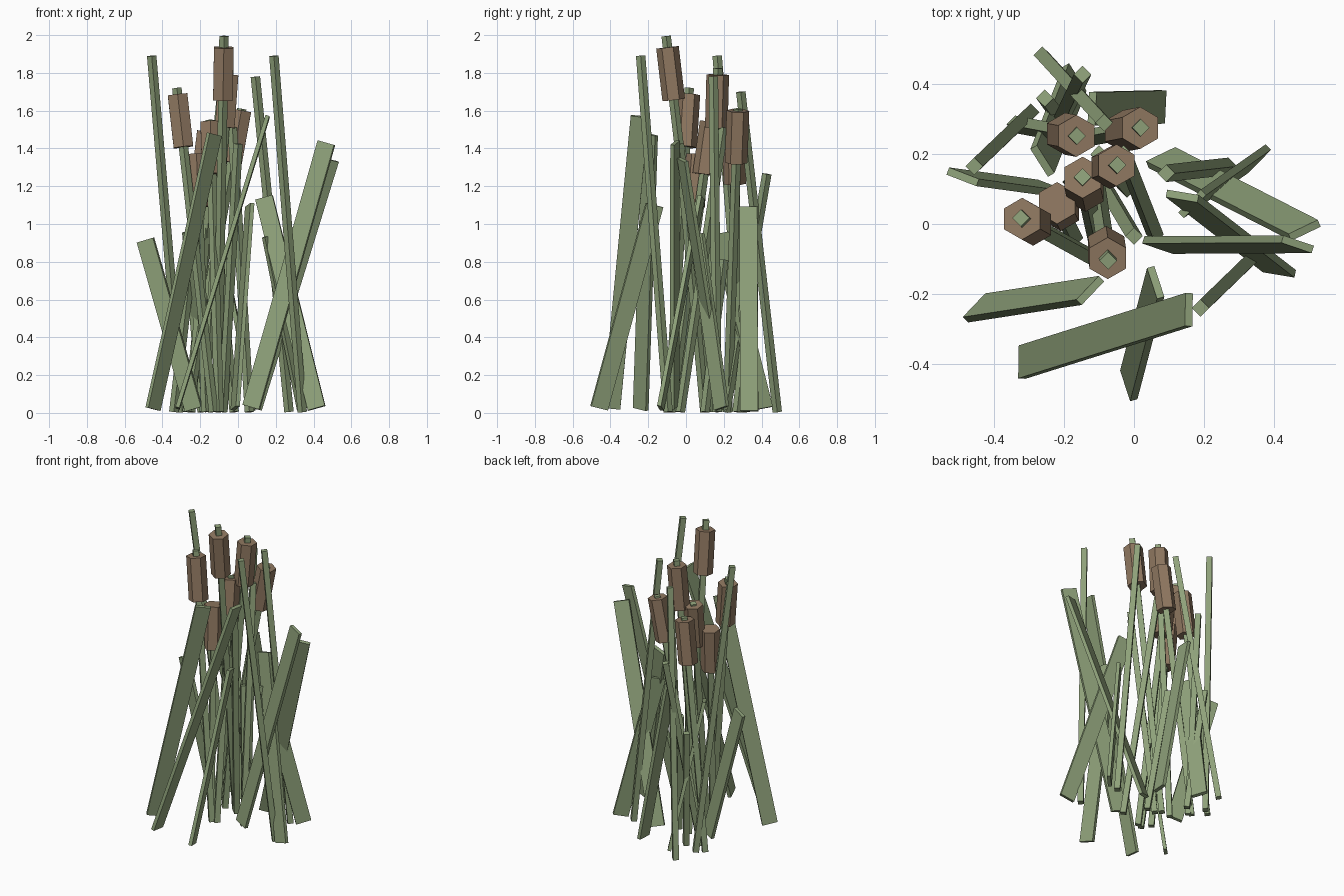
import bpy, bmesh
from mathutils import Vector, Matrix

cube = bpy.data.objects.get("Cube")
if cube:
    bpy.data.objects.remove(cube, do_unlink=True)


def material(name, rgb):
    m = bpy.data.materials.new(name)
    m.use_nodes = True
    m.diffuse_color = (*rgb, 1)
    bsdf = next(n for n in m.node_tree.nodes if n.type == "BSDF_PRINCIPLED")
    bsdf.inputs["Base Color"].default_value = (*rgb, 1)
    bsdf.inputs["Roughness"].default_value = 0.9
    return m


GREEN = material("reed green", (0.275, 0.36, 0.195))
BROWN = material("seed head brown", (0.28, 0.19, 0.12))


def frame(bottom, top, across):
    """Matrix whose z runs from bottom to top and whose x lies along across."""
    axis = (top - bottom).normalized()
    x = Vector((across[0], across[1], 0))
    x = (x - axis * x.dot(axis)).normalized()
    y = axis.cross(x)
    m = Matrix((x, y, axis)).transposed().to_4x4()
    m.translation = (bottom + top) / 2
    return m


def add_object(name, bm, mat):
    mesh = bpy.data.meshes.new(name)
    bm.to_mesh(mesh)
    bm.free()
    mesh.materials.append(mat)
    bpy.context.collection.objects.link(bpy.data.objects.new(name, mesh))


def blade(name, bottom, top, across, width=0.095, thick=0.022):
    b, t = Vector(bottom), Vector(top)
    bm = bmesh.new()
    size = Matrix.Diagonal((width, thick, (t - b).length, 1))
    bmesh.ops.create_cube(bm, size=1, matrix=frame(b, t, across) @ size)
    add_object(name, bm, GREEN)


def prism(name, bottom, top, sides, radius, mat):
    b, t = Vector(bottom), Vector(top)
    bm = bmesh.new()
    bmesh.ops.create_cone(bm, cap_ends=True, segments=sides, radius1=radius,
                          radius2=radius, depth=(t - b).length,
                          matrix=frame(b, t, (1, 0)))
    add_object(name, bm, mat)


def stem(name, bottom, top):
    prism(name, (*bottom, 0.005), top, 4, 0.025, GREEN)


def cattail(index, foot, head_top, tip):
    """Stem with a six-sided seed head; tip is how far the stem pokes out."""
    b, h = Vector((*foot, 0.005)), Vector(head_top)
    axis = (h - b).normalized()
    stem(f"cattail_stem_{index}", foot, h + axis * tip)
    prism(f"seed_head_{index}", h - axis * 0.28, h, 6, 0.06, BROWN)


# Flat leaves: bottom, top, plan direction of the width
leaves = [
    ((-0.32, -0.395, 0.025), (0.157, -0.245, 1.57), (0.05, 1)),
    ((-0.015, -0.46, 0.025), (0.062, -0.167, 1.1), (-0.26, 0.9)),
    ((-0.45, -0.24, 0.02), (-0.125, -0.19, 1.475), (1, 1)),
    ((-0.235, 0.10, 0.02), (-0.49, 0.135, 0.915), (0.9, -0.33)),
    ((0.416, -0.135, 0.025), (0.138, 0.08, 1.14), (0.97, -0.2)),
    ((0.07, -0.06, 0.03), (0.468, -0.058, 1.43), (0.95, -0.3)),
    ((0.08, 0.19, 0.025), (0.488, -0.018, 1.34), (0.92, 0.38)),
    ((0.08, 0.335, 0.01), (-0.12, 0.33, 1.09), (0.05, 1)),
    ((0.352, 0.187, 0.025), (0.167, 0.058, 0.94), (1, 1)),
    ((-0.17, 0.415, 0.025), (-0.262, 0.18, 0.95), (0.5, -0.85)),
]
for i, (b, t, w) in enumerate(leaves, 1):
    blade(f"leaf_{i}", b, t, w)

# Bare stems: foot, top
stems = [
    ((-0.295, 0.32), (-0.457, 0.165, 1.89)),
    ((0.34, -0.095), (0.19, -0.24, 1.89)),
    ((0.27, 0.165), (0.092, 0.145, 1.78)),
    ((-0.25, 0.21), (-0.147, 0.428, 1.265)),
    ((-0.262, 0.483), (-0.085, 0.29, 1.70)),
    ((-0.08, 0.10), (0.0, -0.035, 1.425)),
    ((0.06, -0.03), (-0.03, 0.20, 1.51)),
    ((-0.19, 0.27), (-0.255, 0.36, 0.80)),
    ((-0.02, 0.10), (-0.10, 0.20, 0.81)),
]
for i, (b, t) in enumerate(stems, 1):
    stem(f"stem_{i}", b, t)

# Cattails: foot, top of the seed head, length of bare tip
cattails = [
    ((-0.13, -0.09), (-0.32, 0.015, 1.685), 0.035),
    ((-0.11, 0.13), (-0.075, -0.098, 1.935), 0.06),
    ((-0.18, 0.12), (-0.05, 0.168, 1.79), 0.035),
    ((-0.10, -0.08), (-0.147, 0.133, 1.54), 0.01),
    ((-0.34, 0.285), (-0.165, 0.252, 1.49), 0.015),
    ((-0.27, 0.22), (0.018, 0.275, 1.60), 0.01),
    ((-0.17, -0.04), (-0.22, 0.06, 1.37), -0.02),
]
for i, (foot, head, tip) in enumerate(cattails, 1):
    cattail(i, foot, head, tip)
